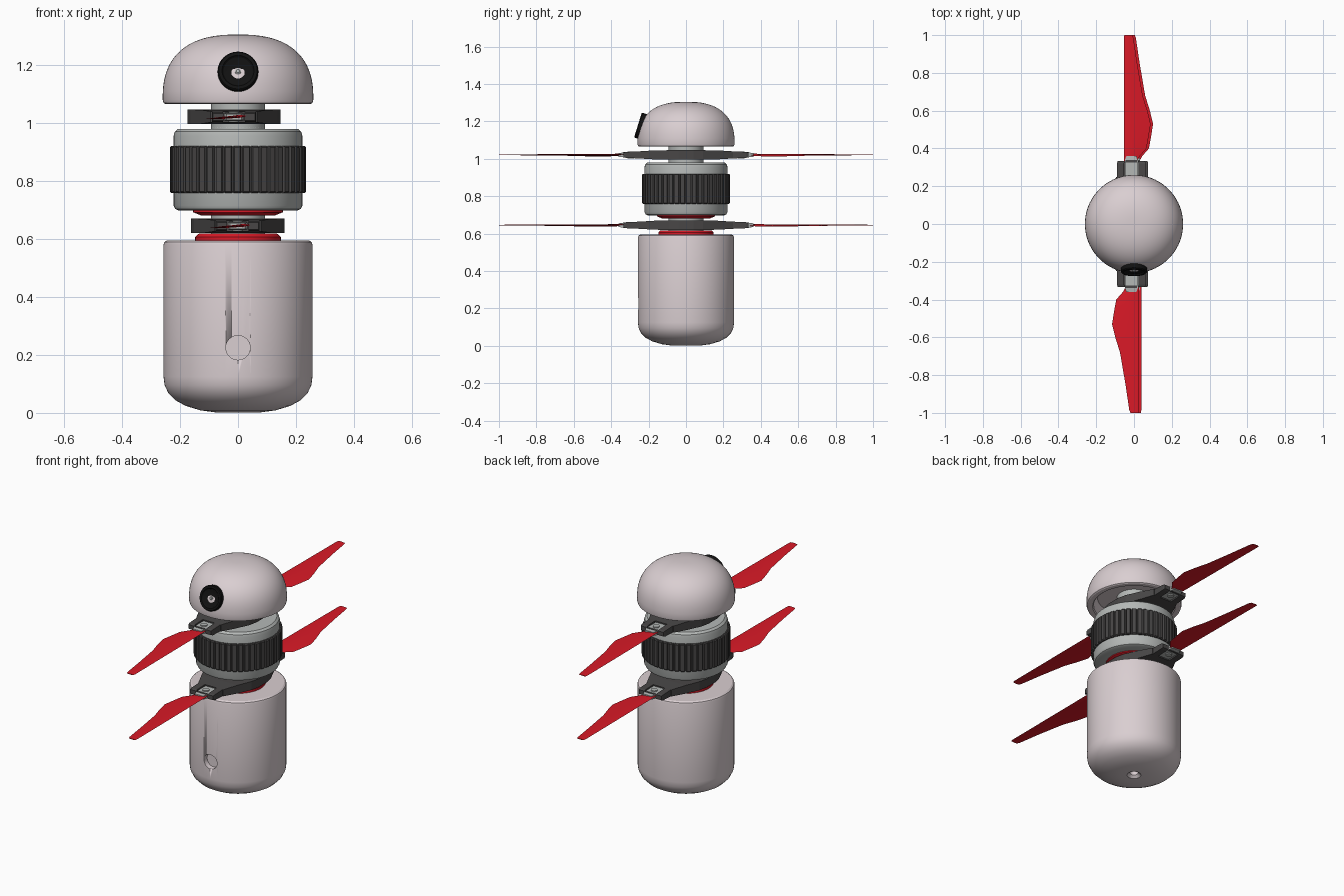
import bpy, bmesh
from math import sin, cos, pi

if "Cube" in bpy.data.objects:
    bpy.data.objects.remove(bpy.data.objects["Cube"])


def mat(name, r, g, b):
    m = bpy.data.materials.new(name)
    m.diffuse_color = (r, g, b, 1)
    m.use_nodes = True
    m.node_tree.nodes["Principled BSDF"].inputs["Base Color"].default_value = m.diffuse_color
    return m


SHELL = mat("shell", 0.70, 0.62, 0.64)
RED = mat("red", 0.70, 0.01, 0.02)
DARK = mat("dark_grey", 0.065, 0.062, 0.062)
LIGHT = mat("light_grey", 0.46, 0.48, 0.47)
BLACK = mat("black", 0.006, 0.006, 0.006)


def finish(name, bm, m, loc=(0, 0, 0), rot=(0, 0, 0), smooth=True):
    bmesh.ops.remove_doubles(bm, verts=bm.verts, dist=1e-5)
    bmesh.ops.recalc_face_normals(bm, faces=bm.faces)
    me = bpy.data.meshes.new(name)
    bm.to_mesh(me)
    bm.free()
    me.materials.append(m)
    ob = bpy.data.objects.new(name, me)
    bpy.context.collection.objects.link(ob)
    ob.location, ob.rotation_euler = loc, rot
    bpy.ops.object.select_all(action='DESELECT')
    ob.select_set(True)
    bpy.context.view_layer.objects.active = ob
    if smooth:
        bpy.ops.object.shade_smooth_by_angle(angle=0.5)
    return ob


def loft(name, rings, m, smooth=False, **kw):
    """Skin a list of equal-length point rings and cap both ends."""
    bm = bmesh.new()
    vs = [[bm.verts.new(p) for p in ring] for ring in rings]
    n = len(vs[0])
    for a, b in zip(vs, vs[1:]):
        for i in range(n):
            j = (i + 1) % n
            bm.faces.new((a[i], a[j], b[j], b[i]))
    bm.faces.new(vs[0])
    bm.faces.new(vs[-1])
    return finish(name, bm, m, smooth=smooth, **kw)


def lathe(name, profile, m, seg=72, **kw):
    """Revolve (radius, z) points about z; ends are closed to the axis."""
    pts = [(0, profile[0][1])] + profile + [(0, profile[-1][1])]
    bm = bmesh.new()
    vs = [bm.verts.new((r, 0, z)) for r, z in pts]
    es = [bm.edges.new(e) for e in zip(vs, vs[1:])]
    bmesh.ops.spin(bm, geom=vs + es, cent=(0, 0, 0), axis=(0, 0, 1),
                   angle=2 * pi, steps=seg, use_duplicate=False)
    bmesh.ops.dissolve_degenerate(bm, edges=bm.edges, dist=1e-6)
    return finish(name, bm, m, **kw)


def rect(y, x0, x1, h):
    return [(x0, y, -h), (x1, y, -h), (x1, y, h), (x0, y, h)]


# Lower body shell with blind holes underneath and in front
body = lathe("lower_body", [(0.022, 0.04), (0.022, 0.015), (0.038, 0.001), (0.08, 0.002),
                            (0.13, 0.009), (0.18, 0.024), (0.215, 0.043), (0.24, 0.068),
                            (0.253, 0.095), (0.257, 0.125), (0.257, 0.58),
                            (0.254, 0.589), (0.245, 0.595)], SHELL)
cutter = lathe("hole_cutter", [(0.042, -0.03), (0.042, 0.1)], SHELL, 32,
               loc=(0, -0.255, 0.225), rot=(pi / 2, 0, 0))
cutter.hide_render = True
mod = body.modifiers.new("front_hole", 'BOOLEAN')
mod.object, mod.operation, mod.solver = cutter, 'DIFFERENCE', 'EXACT'
bpy.context.view_layer.objects.active = body
bpy.ops.object.modifier_apply(modifier=mod.name)
bpy.data.objects.remove(cutter)

# Red collars above and below the lower rotor, and the central shaft
lathe("lower_collar", [(0.148, 0.59), (0.148, 0.607), (0.135, 0.618)], RED)
lathe("upper_collar", [(0.125, 0.68), (0.155, 0.692), (0.155, 0.705)], RED)
lathe("shaft", [(0.093, 0.6), (0.093, 1.13)], LIGHT, 48)

# Motor housing with its ribbed grip ring
lathe("motor_housing", [(0.15, 0.698), (0.205, 0.698), (0.216, 0.703), (0.222, 0.715),
                        (0.222, 0.955), (0.218, 0.97), (0.206, 0.98)], LIGHT)
RIBS = 46


def rib_ring(z, inset):
    ring = []
    for i in range(RIBS):
        for f, r in ((0.0, 0.226), (0.1, 0.235), (0.72, 0.235), (0.82, 0.226)):
            a = 2 * pi * (i + f) / RIBS
            ring.append(((r - inset) * cos(a), (r - inset) * sin(a), z))
    return ring


loft("ribbed_ring", [rib_ring(0.759, 0.005), rib_ring(0.764, 0),
                     rib_ring(0.915, 0), rib_ring(0.92, 0.005)], DARK)
lathe("motor_top_step", [(0.093, 0.97), (0.093, 0.985), (0.09, 0.99)], LIGHT)

# Domed head, hollow underneath
N = 20
dome = [(0.26 * cos(t) ** 0.8, 1.08 + 0.225 * sin(t) ** 0.8)
        for t in (pi / 2 * i / N for i in range(N))]
lathe("head_dome", [(0.20, 1.12), (0.215, 1.10), (0.22, 1.07), (0.226, 1.065),
                    (0.25, 1.065), (0.257, 1.069)] + dome, SHELL)

# Camera eye, tilted to follow the dome
EYE = dict(loc=(0, -0.255, 1.18), rot=(1.27, 0, 0))
lathe("camera_eye", [(0.07, -0.045), (0.07, -0.003), (0.066, 0.002), (0.055, 0.002),
                     (0.05, -0.004), (0.036, -0.008), (0.022, -0.01)], BLACK, 48, **EYE)
lathe("camera_lens", [(0.01, -0.02), (0.01, -0.007), (0.006, -0.004)], LIGHT, 24, **EYE)


# Two-bladed rotor: tapered hub plate, forked arms, grips, screws and blades
HUB = [(-0.25, 0.08, 0.019), (-0.17, 0.115, 0.024), (-0.09, 0.15, 0.025),
       (-0.04, 0.161, 0.025)]
HUB += [(-y, w, h) for y, w, h in reversed(HUB)]
# blade stations: y, straight edge x, curved edge x, half thickness
BLADE = [(0.33, -0.04, 0.028, 0.005), (0.36, -0.04, 0.045, 0.005), (0.40, -0.04, 0.08, 0.0045),
         (0.46, -0.04, 0.091, 0.004), (0.53, -0.04, 0.102, 0.004), (0.60, -0.04, 0.085, 0.0035),
         (0.68, -0.04, 0.06, 0.003), (0.85, -0.04, 0.031, 0.0025), (0.985, -0.04, 0.011, 0.002),
         (1.0, -0.037, 0.005, 0.002)]


def blade_section(y, x0, x1, h):
    shape = [(0, 0), (0.25, -1), (0.6, -0.8), (1, 0), (0.6, 0.8), (0.25, 1)]
    out = []
    for f, k in shape:
        x = x0 + (x1 - x0) * f
        out.append((x, y, k * h - 0.10 * x * (1.1 - y) / 0.77))
    return out


def rotor(name, cx, z):
    loc = (cx, 0, z)
    loft(name + "_hub", [rect(y, -w, w, h) for y, w, h in HUB], DARK, loc=loc)
    for side, turn in (("back", 0), ("front", pi)):
        kw = dict(loc=loc, rot=(0, 0, turn))
        tag = name + "_" + side
        for label, a, b in (("left", -0.076, -0.038), ("right", 0.038, 0.076)):
            loft(f"{tag}_fork_{label}", [rect(0.23, a, b, 0.02), rect(0.32, a, b, 0.016),
                                         rect(0.333, a * 0.95, b * 0.95, 0.012)], DARK, **kw)
        loft(tag + "_grip", [rect(0.24, -0.034, 0.034, 0.012), rect(0.34, -0.034, 0.034, 0.012),
                             rect(0.36, -0.026, 0.026, 0.01)], LIGHT, **kw)
        loft(tag + "_crossbar", [rect(0.325, -0.03, 0.03, 0.0145),
                                 rect(0.338, -0.03, 0.03, 0.0145)], DARK, **kw)
        c = 1 if turn == 0 else -1
        lathe(tag + "_screw", [(0.018, -0.018), (0.018, 0.018)], LIGHT, 20,
              loc=(cx, c * 0.295, z))
        loft(tag + "_blade", [blade_section(*s) for s in BLADE], RED, smooth=True, **kw)


rotor("upper_rotor", -0.014, 1.021)
rotor("lower_rotor", -0.001, 0.645)
